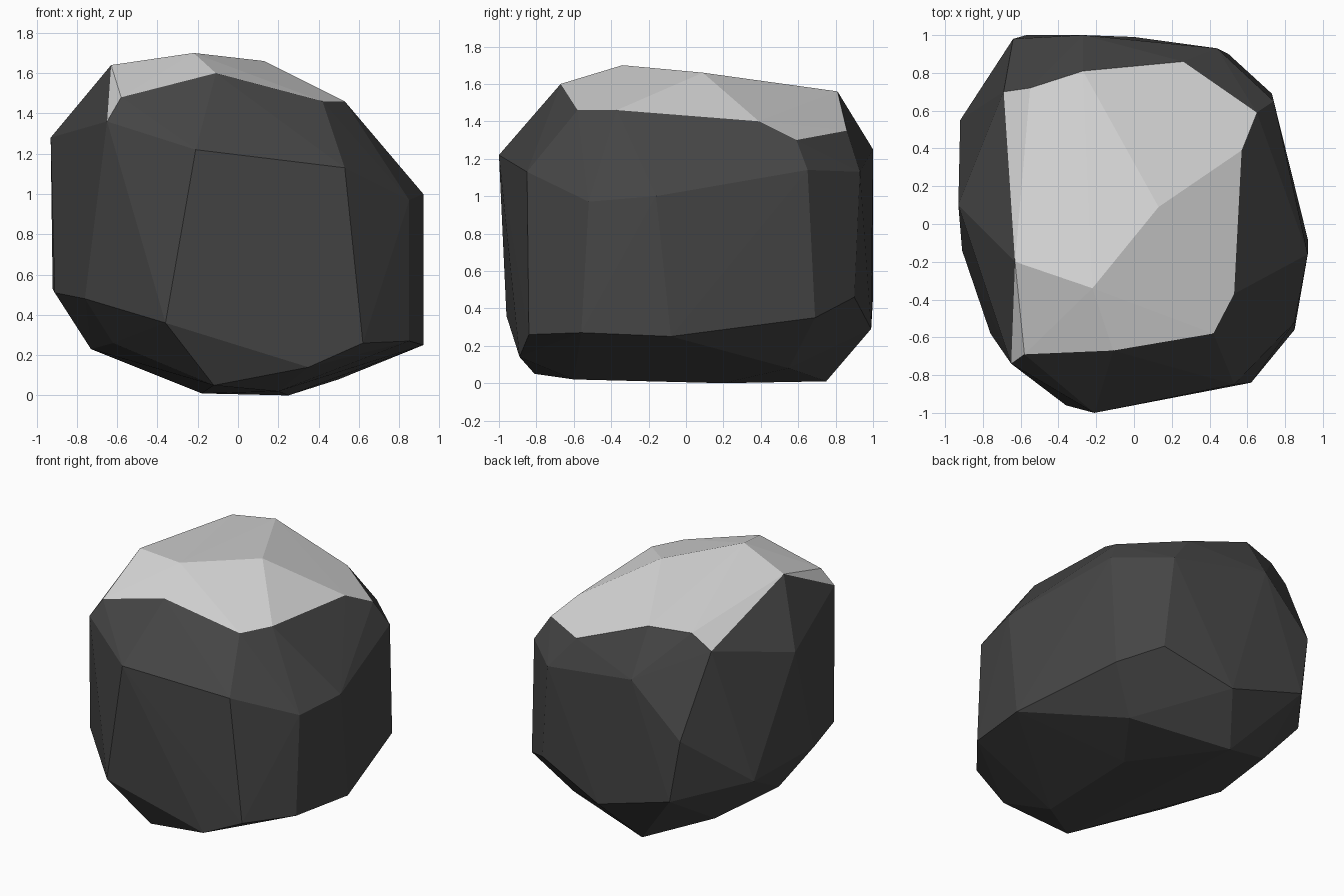
import bpy
import bmesh

cube = bpy.data.objects.get("Cube")
if cube:
    bpy.data.objects.remove(cube, do_unlink=True)


def make_material(name, colour):
    mat = bpy.data.materials.new(name)
    mat.use_nodes = True
    mat.diffuse_color = colour
    mat.node_tree.nodes["Principled BSDF"].inputs["Base Color"].default_value = colour
    return mat


# Corners of the pale cap: its rim, then the two peaks
cap = [(-.69, .70, 1.45), (-.55, .72, 1.55), (-.27, .81, 1.56), (.26, .86, 1.35),
       (.65, .59, 1.3), (.57, .39, 1.4), (.53, -.37, 1.46), (.42, -.58, 1.46),
       (-.11, -.67, 1.6), (-.58, -.69, 1.48), (-.65, -.74, 1.36), (-.63, -.2, 1.64),
       (.13, .09, 1.66), (-.22, -.34, 1.7)]

# Shoulder corners around the stone
shoulder = [(-.21, -1, 1.22), (.53, -.85, 1.13), (.85, -.52, .97), (.92, -.16, 1),
            (.74, .65, 1.14), (.44, .93, 1.13), (-.27, 1, 1.25), (-.64, .98, .9),
            (-.93, .1, 1.28)]

# Lower corners around the stone
skirt = [(-.36, -.96, .36), (.62, -.84, .26), (.85, -.56, .27), (.92, -.08, .25),
         (.73, .69, .35), (.5, .9, .46), (0, .99, .29), (-.57, 1, .46),
         (-.92, .55, .53), (-.91, -.14, .51), (-.76, -.58, .48)]

# Underside corners
base = [(.35, -.89, .14), (-.12, -.81, .05), (.2, -.6, .02), (.25, .2, 0),
        (.5, .55, .08), (-.18, .75, .01), (-.62, .56, .19), (-.73, 0, .23),
        (-.62, -.45, .26)]

# Wrap the corners in a faceted skin
bm = bmesh.new()
cap_verts = {bm.verts.new(p) for p in cap}
for p in shoulder + skirt + base:
    bm.verts.new(p)
result = bmesh.ops.convex_hull(bm, input=list(bm.verts))
loose = [v for v in bm.verts if not v.link_faces]
cap_verts.difference_update(loose)
bmesh.ops.delete(bm, geom=loose, context="VERTS")
bmesh.ops.recalc_face_normals(bm, faces=list(bm.faces))

# Faces wholly between cap corners are pale, the rest dark stone
for face in bm.faces:
    face.smooth = False
    face.material_index = int(all(v in cap_verts for v in face.verts))

mesh = bpy.data.meshes.new("boulder")
bm.to_mesh(mesh)
bm.free()
mesh.materials.append(make_material("dark stone", (.06, .06, .06, 1)))
mesh.materials.append(make_material("pale cap", (.7, .7, .7, 1)))
boulder = bpy.data.objects.new("boulder", mesh)
bpy.context.collection.objects.link(boulder)
